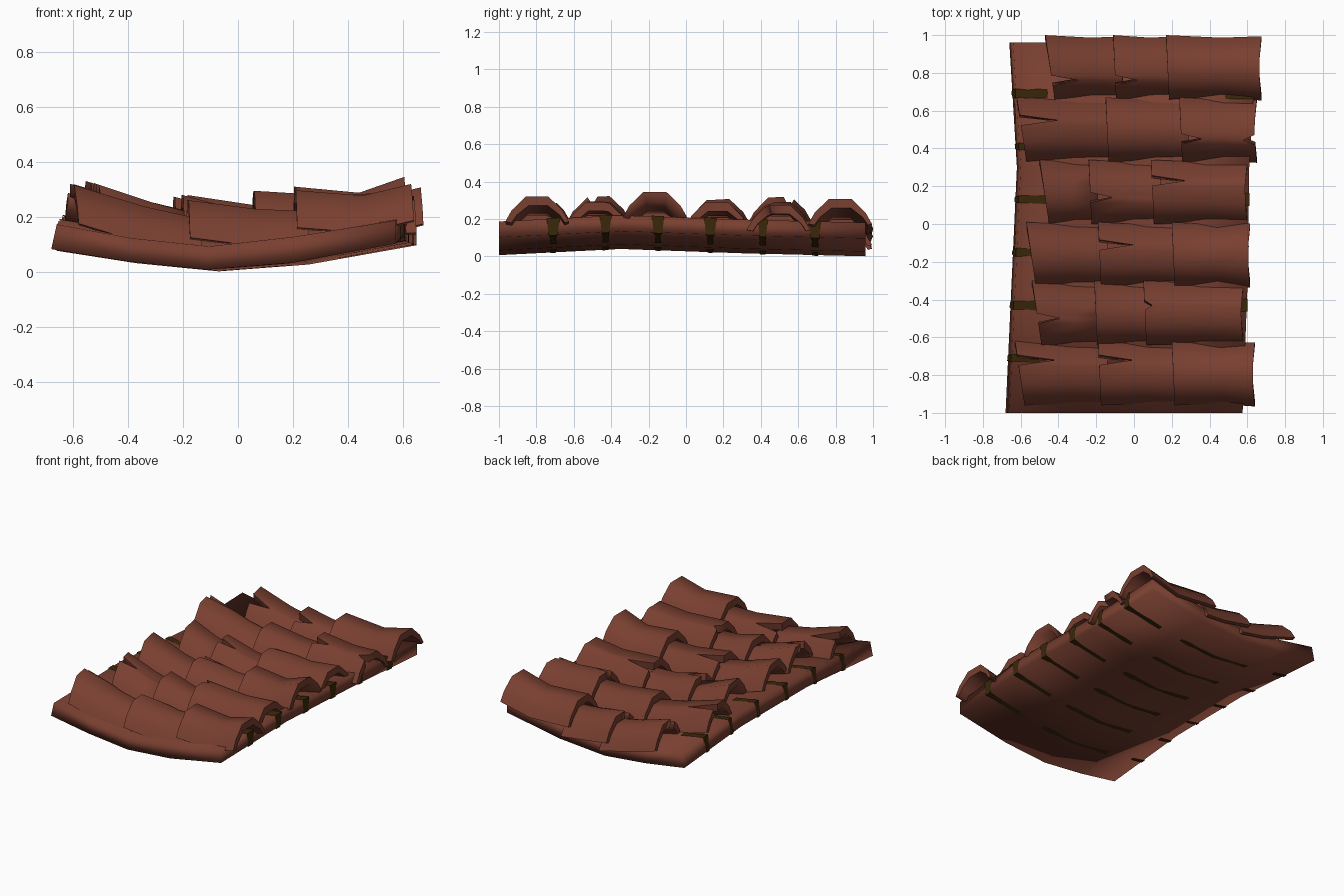
import bpy, bmesh, math, random

if "Cube" in bpy.data.objects:
    bpy.data.objects.remove(bpy.data.objects["Cube"])

random.seed(4)


def material(name, rgb):
    m = bpy.data.materials.new(name)
    m.diffuse_color = (*rgb, 1)
    m.use_nodes = True
    m.node_tree.nodes["Principled BSDF"].inputs["Base Color"].default_value = m.diffuse_color
    return m


CLAY = material("fired_clay", (0.19, 0.05, 0.03))
MOSS = material("dark_moss", (0.042, 0.02, 0.003))


def lerp_table(table, v):
    for (a, fa), (b, fb) in zip(table, table[1:]):
        if v <= b:
            t = max(0, (v - a) / (b - a))
            return fa + (fb - fa) * t
    return table[-1][1]


# Sagging slab: edge lines, lengthwise bow and curved profiles
LEFT = [(-1, -0.68), (0.3, -0.62), (0.96, -0.66)]
RIGHT = [(-1, 0.575), (-0.35, 0.6), (0.3, 0.61), (0.96, 0.65)]
BOW = [(-1, 0.002), (-0.35, 0.035), (0.3, 0.012), (0.96, -0.004)]
UNDER = [(0, 0.08), (0.22, 0.035), (0.45, 0.005), (0.7, 0.03), (1, 0.10)]
UPPER = [(0, 0.17), (0.22, 0.12), (0.45, 0.09), (0.7, 0.125), (1, 0.185)]


def surf(s, y, top):
    l, r = lerp_table(LEFT, y), lerp_table(RIGHT, y)
    x = l + (r - l) * s + (0.02 * (1 - s) if top else 0)
    return x, y, lerp_table(UPPER if top else UNDER, s) + lerp_table(BOW, y)


def slab_top(x, y):
    l, r = lerp_table(LEFT, y), lerp_table(RIGHT, y)
    s = (x - l) / (r - l)
    return surf(min(1, max(0, s)), y, True)[2] + max(0, s - 1) * 0.2


def finish(bm, name, mat, angle, recalc=True):
    if recalc:
        bmesh.ops.recalc_face_normals(bm, faces=bm.faces)
    me = bpy.data.meshes.new(name)
    bm.to_mesh(me)
    bm.free()
    me.materials.append(mat)
    me.shade_smooth()
    me.set_sharp_from_angle(angle=math.radians(angle))
    ob = bpy.data.objects.new(name, me)
    bpy.context.collection.objects.link(ob)
    return ob


def loft(rings, name, n_outer, mat, angle):
    """Skin closed rings; each ring is an outer line then the inner line reversed."""
    bm = bmesh.new()
    vr = [[bm.verts.new(p) for p in r] for r in rings]
    n = len(vr[0])
    for a, b in zip(vr, vr[1:]):
        for i in range(n):
            j = (i + 1) % n
            bm.faces.new((a[i], a[j], b[j], b[i]))
    for r in (vr[0], vr[-1]):
        for i in range(n_outer - 1):
            bm.faces.new((r[i], r[i + 1], r[n - 2 - i], r[n - 1 - i]))
    return finish(bm, name, mat, angle)


S = [p[0] for p in UNDER]
loft([[surf(s, y, True) for s in S] + [surf(s, y, False) for s in reversed(S)]
      for y in (-1, -0.35, 0.3, 0.96)], "curved_slab", len(S), CLAY, 130)

# Arched tiles with cracked left ends
ARCH = [(-1, 0), (-0.8, 0.45), (-0.36, 1), (0.36, 1), (0.8, 0.45), (1, 0)]


def tile(name, yc, x0, x1, notch, depth, lifts, skew, end_notch=0):
    half, rise = 0.17, 0.135
    us = [u for u, _ in ARCH]
    nu = None
    if depth:
        nu = (notch - yc) / half
        us = sorted([u for u in us if abs(u - nu) > 0.2] + [nu - 0.16, nu, nu + 0.16])
    length = x1 - x0
    depth = min(depth, 0.52 * length)
    lift_at = list(zip((0, 0.58, 1), lifts))
    # crest heights at the three stations; cracks follow the line between them
    crests = [(t, slab_top(x0 + length * t, yc) + lift) for t, lift in lift_at]
    rings = []
    for t, wide in ((0, 1), (0.58, 0.94), (1, 1)):
        outer, inner = [], []
        for u in us:
            h = lerp_table(ARCH, u)
            x = x0 + length * t
            cracked = nu is not None and abs(u - nu) < 0.01
            if t == 0:
                x += skew * (1 - u) / 2 + (depth if cracked else 0)
            if t == 1:
                x -= 0.015 * (1 - abs(u)) + (end_notch if cracked else 0)
            crest = lerp_table(crests, (x - x0) / length)
            outer.append((x, yc + u * half * wide - 0.006 * t, crest - rise * (1 - h)))
            inner.append((x, yc + u * half * wide * 0.84,
                          crest - rise * (1 - h) - 0.042 * h - 0.006))
        rings.append(outer + inner[::-1])
    loft(rings, name, len(us), CLAY, 75)


# row: centre y, left ends of three tiles, right end, last lift, (notch y, depth) each
ROWS = [
    (0.83, (-0.47, -0.11, 0.17), 0.675, 0.12, ((0.76, 0.14), (0.76, 0.12), (0, 0))),
    (0.50, (-0.62, -0.15, 0.24), 0.65, 0.08, ((0.55, 0.2), (0, 0), (0.45, 0.11))),
    (0.17, (-0.50, -0.24, 0.09), 0.60, 0.09, ((0, 0), (0.14, 0.12), (0.23, 0.18))),
    (-0.16, (-0.57, -0.19, 0.20), 0.615, 0.133, ((0, 0), (-0.11, 0.18), (0, 0))),
    (-0.47, (-0.54, -0.21, 0.05), 0.58, 0.08, ((-0.50, 0.12), (0, 0), (-0.43, 0.04))),
    (-0.79, (-0.63, -0.19, 0.20), 0.64, 0.115, ((-0.72, 0.2), (-0.72, 0.18), (0, 0))),
]
for r, (yc, starts, end, last, cracks) in enumerate(ROWS):
    ends = (starts[1] + 0.06, starts[2] + 0.06, end)
    for c in range(3):
        ny, d = cracks[c]
        lifts = ((0.15, 0.11, 0.085), (0.15, 0.105, 0.075),
                 (0.16, 0.10, last))[c]
        tile(f"roof_tile_{r + 1}_{c + 1}", yc, starts[c], ends[c], ny, d, lifts,
             0.05 if c == 0 else 0.015, 0.06 if (r, c) == (1, 2) else 0)


# Moss streaks: thin strips laid over the slab ends and underside
def streak(name, yc, path):
    """Path points: position across slab, top or underside, offsets, width."""
    bm = bmesh.new()
    prev = None
    for s, top, dx, dz, width in path:
        w = width * random.uniform(0.8, 1.2)
        pair = []
        for sg in (-1, 1):
            x, y, z = surf(s, yc + sg * w / 2, top)
            pair.append(bm.verts.new((x + dx, y, z + dz)))
        if prev:
            bm.faces.new((prev[0], prev[1], pair[1], pair[0]))
        prev = pair
    finish(bm, name, MOSS, 60, recalc=False)


o = 0.004
for k in range(6):
    y = -0.71 + 0.28 * k
    j = random.uniform(-0.02, 0.02)
    streak(f"moss_left_{k + 1}", y,
           [(0.07, False, 0, -o, 0.025), (0, False, -o, -o, 0.03),
            (0, True, -o, o, 0.045), (0.05, True, 0, o, 0.04),
            (0.09, True, 0, o, 0.055), (0.13 + j, True, 0, o, 0.045)])
    streak(f"moss_middle_{k + 1}", y,
           [(0.24 + j + 0.42 * i / 8, False, 0, -o, 0.042 if i in (0, 7) else 0.03)
            for i in range(8, -1, -1)])
    streak(f"moss_right_{k + 1}", y,
           [(0.88, True, 0, o, 0.06), (1, True, o, o, 0.065), (1, False, o, -o, 0.04)]
           + [(1 - f, False, 0, -o, 0.034) for f in (0.05, 0.1, 0.15, 0.21 + j)])
